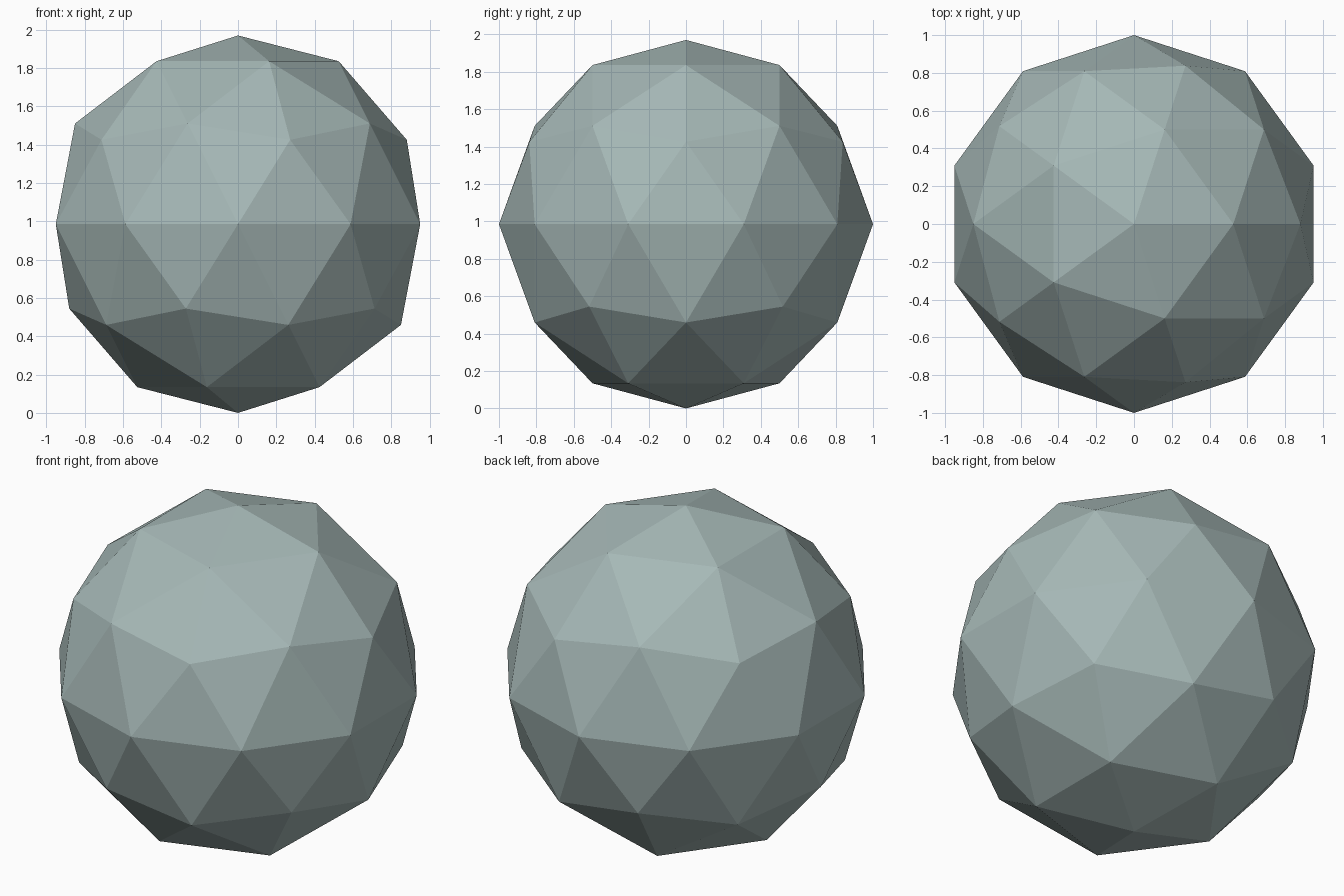
import bpy, bmesh

if "Cube" in bpy.data.objects:
    bpy.data.objects.remove(bpy.data.objects["Cube"])

APEX = 0.985  # pentagon peaks sit slightly inside the unit sphere

# Faceted ball: 42 corners, 80 flat triangles
bm = bmesh.new()
bmesh.ops.create_icosphere(bm, subdivisions=2, radius=1.0)
for v in bm.verts:
    v.co.normalize()
    if len(v.link_edges) == 5:      # the twelve five-sided peaks
        v.co *= APEX
for v in bm.verts:
    v.co.z += APEX                  # stand it on the ground
for f in bm.faces:
    f.smooth = False
bmesh.ops.recalc_face_normals(bm, faces=bm.faces)

mesh = bpy.data.meshes.new("faceted_ball")
bm.to_mesh(mesh)
bm.free()

# Single pale grey-teal colour
mat = bpy.data.materials.new("pale grey teal")
mat.diffuse_color = (0.38, 0.48, 0.47, 1.0)
mat.use_nodes = True
mat.node_tree.nodes["Principled BSDF"].inputs["Base Color"].default_value = mat.diffuse_color
mesh.materials.append(mat)

ball = bpy.data.objects.new("faceted_ball", mesh)
bpy.context.collection.objects.link(ball)
